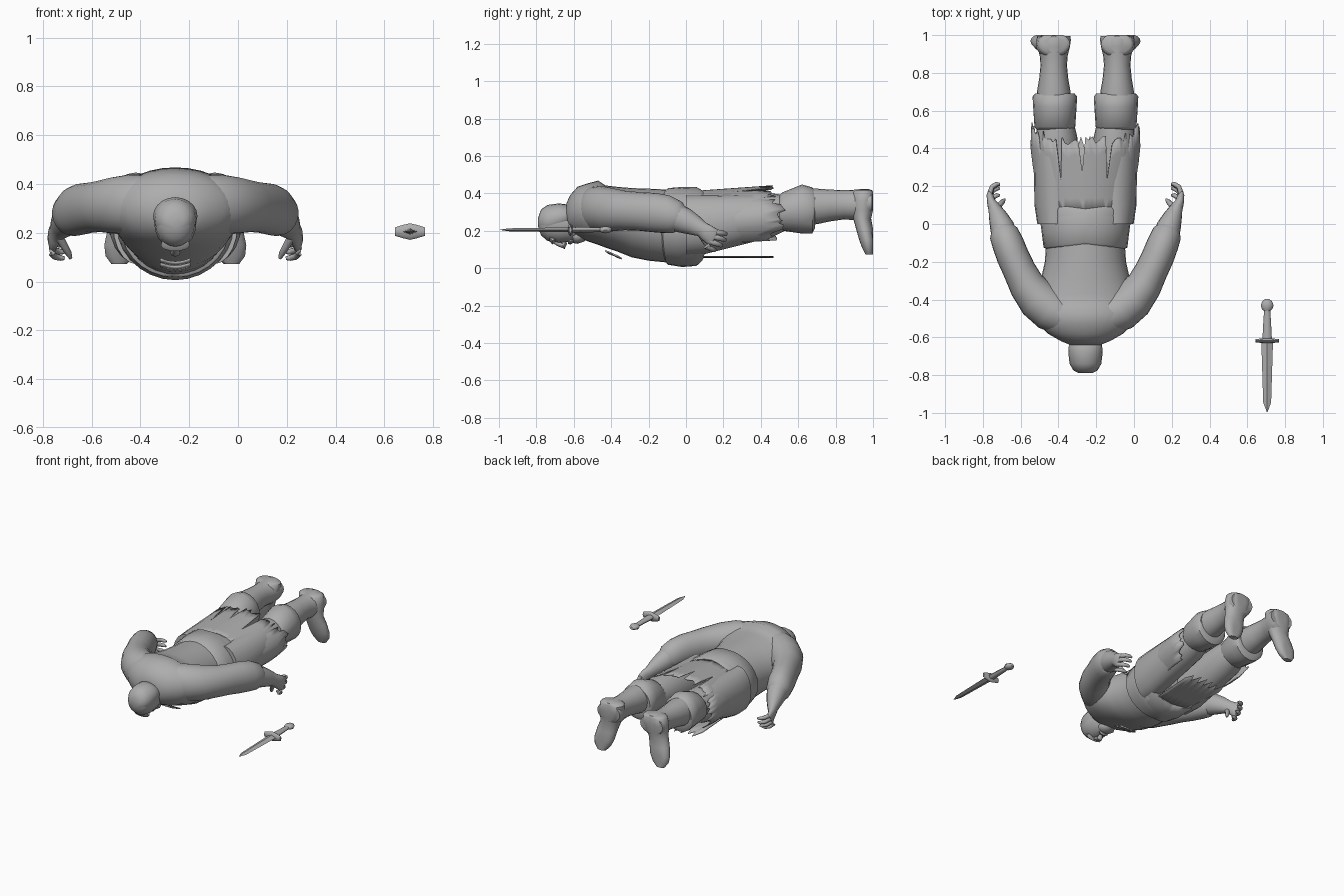
import bpy, bmesh, math, random
from mathutils import Vector

random.seed(4)
CX = -0.257                     # centre line of the lying figure
grey = bpy.data.materials.new("plain_grey")
grey.diffuse_color = (0.42, 0.42, 0.42, 1)


def finish(name, bm, x=CX, mirror=False, angle=50, thick=0):
    bmesh.ops.recalc_face_normals(bm, faces=bm.faces)
    me = bpy.data.meshes.new(name)
    bm.to_mesh(me)
    bm.free()
    me.materials.append(grey)
    ob = bpy.data.objects.new(name, me)
    ob.location.x = x
    bpy.context.collection.objects.link(ob)
    bpy.ops.object.select_all(action='DESELECT')
    ob.select_set(True)
    bpy.context.view_layer.objects.active = ob
    bpy.ops.object.shade_smooth_by_angle(angle=math.radians(angle))
    if thick:
        ob.modifiers.new("thickness", 'SOLIDIFY').thickness = thick
    if mirror:
        ob.modifiers.new("mirror", 'MIRROR').use_clip = False
    return ob


def loft(name, secs, n=20, axis=None, up=(0, 0, 1), tilt=0, ymax=1, **kw):
    """Skin elliptical rings (x, y, z, half width, half depth) along a path."""
    bm = bmesh.new()
    pts = [Vector(s[:3]) for s in secs]
    rings = []
    for i, s in enumerate(secs):
        t = Vector(axis) if axis else pts[min(i + 1, len(pts) - 1)] - pts[max(i - 1, 0)]
        t.normalize()
        side = t.cross(Vector(up)).normalized()
        top = side.cross(t)
        ring = []
        for k in range(n):
            a = 2 * math.pi * k / n
            p = pts[i] + side * s[3] * math.cos(a) + top * s[4] * math.sin(a)
            p.y = min(p.y + tilt * p.x, ymax)
            ring.append(bm.verts.new(p))
        rings.append(ring)
    for r, q in zip(rings, rings[1:]):
        for k in range(n):
            bm.faces.new((r[k], r[(k + 1) % n], q[(k + 1) % n], q[k]))
    bm.faces.new(rings[0])
    bm.faces.new(rings[-1])
    return finish(name, bm, **kw)


def along_y(name, rows, x=0, **kw):
    """Rows of (y, bottom z, top z, half width)."""
    secs = [(x, y, (lo + hi) / 2, w, (hi - lo) / 2) for y, lo, hi, w in rows]
    return loft(name, secs, axis=(0, 1, 0), **kw)


# Torso with the collar rising behind the neck
along_y("torso", [(-.64, .24, .345, .08), (-.62, .20, .39, .13), (-.58, .17, .435, .20),
                  (-.53, .145, .452, .25), (-.47, .125, .468, .268), (-.43, .11, .442, .27),
                  (-.37, .09, .435, .258), (-.29, .058, .428, .235), (-.2, .04, .425, .215),
                  (-.1, .03, .42, .208), (.06, .04, .41, .21)], n=32)
# Crossed sash
for nm, tl in (("sash_left", .13), ("sash_right", -.13)):
    along_y(nm, [(-.105, .035, .42, .208), (-.095, .018, .428, .222), (-.02, .006, .434, .231),
                 (.055, .012, .434, .241), (.08, .035, .42, .235)], n=28, tilt=tl)

# Head, lying face down
along_y("head", [(-.79, .22, .27, .03), (-.775, .175, .31, .062), (-.74, .145, .335, .08),
                 (-.68, .135, .342, .086), (-.63, .14, .335, .082), (-.58, .15, .31, .068),
                 (-.54, .19, .30, .055)])
along_y("hair_cap", [(-.79, .22, .27, .035), (-.775, .19, .314, .064), (-.74, .17, .338, .084),
                     (-.68, .19, .346, .091), (-.63, .22, .34, .087), (-.61, .24, .32, .075)])
along_y("brow", [(-.73, .145, .18, .055), (-.715, .125, .17, .06), (-.70, .14, .17, .055)], n=10)
loft("nose", [(0, -.71, .145, .01, .012), (0, -.675, .128, .015, .014),
              (0, -.655, .118, .021, .017), (0, -.645, .14, .014, .012)], n=8)
along_y("mouth", [(-.63, .13, .16, .03), (-.617, .125, .16, .036), (-.605, .135, .16, .03)], n=8)
along_y("beard", [(-.605, .135, .2, .055), (-.58, .13, .21, .06), (-.55, .14, .2, .045),
                  (-.525, .155, .185, .02)], n=12)

# Hanging neck ornament: two thin curved strips below the chest
for i, (y0, z0) in enumerate(((-.40, .07), (-.36, .052))):
    bm = bmesh.new()
    rows = []
    for k in range(9):
        u = k / 4 - 1
        y, z = y0 - .02 * u * u, z0 + .014 * u * u
        rows.append([bm.verts.new((.062 * u, y + d, z - d * .4)) for d in (-.014, .014)])
    for a, b in zip(rows, rows[1:]):
        bm.faces.new((a[0], b[0], b[1], a[1]))
    finish("neck_ornament_%d" % i, bm, thick=.008)

# Sleeved arms, starting inside the torso so the shoulders flow over
loft("upper_arm", [(.05, -.50, .32, .09, .10), (.12, -.485, .318, .105, .12),
                   (.185, -.455, .316, .113, .123), (.25, -.40, .312, .11, .116),
                   (.31, -.325, .308, .095, .105), (.35, -.245, .303, .087, .103),
                   (.385, -.17, .297, .086, .105), (.41, -.105, .288, .084, .102),
                   (.432, -.05, .272, .078, .088), (.442, -.025, .263, .06, .065)],
     n=24, mirror=True)
loft("forearm", [(.42, -.09, .285, .07, .08), (.443, -.01, .255, .064, .07),
                 (.463, .04, .232, .05, .057), (.482, .085, .208, .034, .042),
                 (.496, .11, .19, .025, .046), (.504, .145, .165, .019, .05),
                 (.506, .155, .16, .012, .042)], n=14, mirror=True)
# Curled fingers and thumb
for i, (zb, zt, yt) in enumerate(((.195, .188, .212), (.172, .157, .207),
                                  (.147, .128, .188), (.125, .103, .152))):
    loft("finger_%d" % i, [(.503, .125, zb, .013, .015), (.505, yt - .045, (zb + zt) / 2, .014, .015),
                           (.494, yt - .015, zt, .013, .014), (.47, yt, zt - .006, .012, .012),
                           (.453, yt, zt - .008, .006, .007)], n=8, mirror=True)
loft("thumb", [(.475, .08, .18, .018, .018), (.455, .10, .145, .015, .016),
               (.437, .12, .115, .013, .013), (.428, .13, .095, .006, .007)], n=8, mirror=True)

# Legs: thighs, knee cuffs, boots
along_y("thigh", [(0, .07, .39, .10), (.1, .075, .39, .115), (.3, .125, .395, .118),
                  (.46, .165, .40, .112), (.53, .2, .39, .095)], x=.155, mirror=True)
along_y("knee_cuff", [(.50, .21, .39, .098), (.515, .20, .405, .108), (.62, .185, .447, .115),
                      (.675, .185, .432, .118), (.69, .215, .415, .105), (.685, .25, .40, .07)],
        x=.162, mirror=True)
along_y("shin", [(.64, .23, .425, .092), (.70, .235, .425, .089), (.77, .25, .42, .077),
                 (.84, .26, .417, .07), (.89, .258, .418, .074), (.94, .255, .424, .086),
                 (.975, .27, .424, .091), (.995, .29, .415, .088)], x=.168, mirror=True)
loft("foot", [(.168, .95, .418, .07, .045), (.168, .95, .405, .086, .065),
              (.172, .948, .36, .09, .072), (.177, .945, .31, .083, .062),
              (.188, .942, .265, .072, .048), (.205, .955, .21, .073, .046),
              (.218, .968, .15, .073, .042), (.226, .975, .105, .06, .032),
              (.23, .98, .072, .032, .02)], up=(0, 1, 0), axis=(0, 0, -1), mirror=True)

# Torn skirt over the back and sides, with random tears along the hem
bm = bmesh.new()
cols = []
N = 72
for k in range(N + 1):
    a = math.radians(-42 + 264 * k / N)
    hem = .435 + random.uniform(-.025, .035) + .075 * abs(math.cos(a)) ** 5
    if k in (22, 29, 37, 44, 51):
        hem = random.uniform(.22, .33)
    col = []
    for j in range(6):
        y = .06 + (hem - .06) * j / 5
        f = y / .45
        w = .232 + .06 * min(1, f * 1.15) - .012 * max(0, f - .8)
        cz, h = .235 + .03 * f, .175 + .002 * f
        col.append(bm.verts.new((w * math.cos(a), y, cz + h * math.sin(a))))
    cols.append(col)
for a, b in zip(cols, cols[1:]):
    for j in range(5):
        bm.faces.new((a[j], b[j], b[j + 1], a[j + 1]))
finish("torn_skirt", bm, thick=.006)

# Loose front flap with a ragged end
bm = bmesh.new()
cols = []
for k in range(13):
    u = k / 6 - 1
    end = .41 + (.06 if k % 2 else -.03) * random.uniform(.5, 1)
    cols.append([bm.verts.new((u * (.12 + .008 * j), .04 + (end - .04) * j / 3, .06 + .006 * u * u))
                 for j in range(4)])
for a, b in zip(cols, cols[1:]):
    for j in range(3):
        bm.faces.new((a[j], b[j], b[j + 1], a[j + 1]))
finish("front_flap", bm, thick=.006)

# Dagger beside the body
DX, DZ = .705, .205
loft("dagger_blade", [(0, -.995, DZ, .002, .001), (0, -.945, DZ, .021, .008),
                      (0, -.62, DZ, .031, .013)], n=4, x=DX, angle=20)
loft("dagger_guard", [(-.062, -.618, DZ, .008, .017), (-.03, -.618, DZ, .012, .027),
                      (0, -.618, DZ, .014, .034), (.03, -.618, DZ, .012, .027),
                      (.062, -.618, DZ, .008, .017)], n=8, axis=(1, 0, 0), x=DX)
loft("dagger_grip", [(0, -.61, DZ, .025, .016), (0, -.53, DZ, .021, .014),
                     (0, -.45, DZ, .016, .012)], n=8, x=DX)
loft("dagger_pommel", [(0, -.463, DZ, .014, .01), (0, -.45, DZ, .028, .016), (0, -.43, DZ, .034, .02),
                       (0, -.41, DZ, .026, .016), (0, -.398, DZ, .012, .009)], n=10, x=DX)
